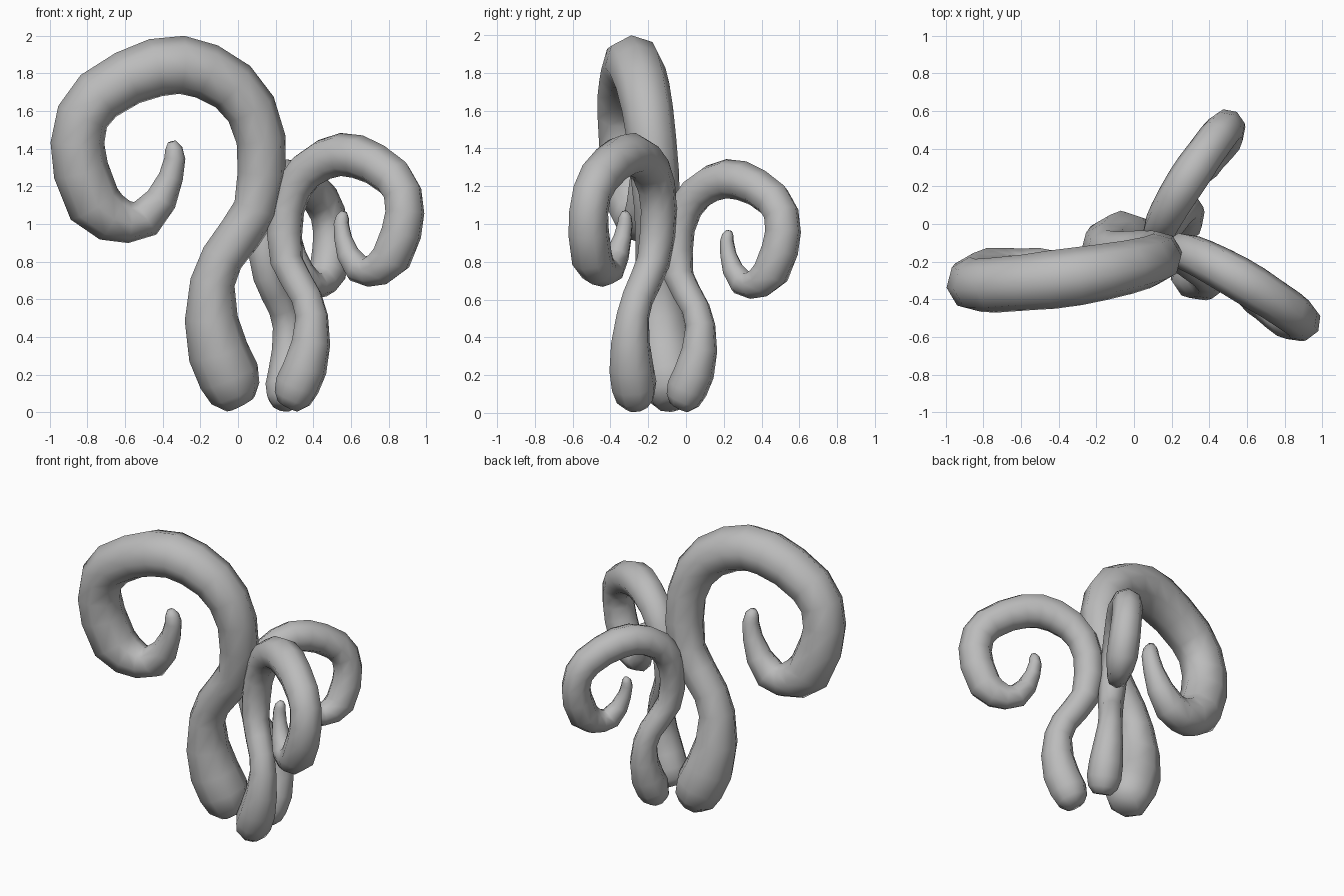
import bpy, bmesh, math
from mathutils import Vector

if "Cube" in bpy.data.objects:
    bpy.data.objects.remove(bpy.data.objects["Cube"])

# One flat grey for everything
grey = bpy.data.materials.new("soft_grey")
grey.diffuse_color = (0.5, 0.5, 0.5, 1)
grey.use_nodes = True
grey.node_tree.nodes["Principled BSDF"].inputs["Base Color"].default_value = grey.diffuse_color

# Curl centreline: outward distance, height, radius
CURL = [
    (-0.03, 0.045, 0.085), (0.0, 0.10, 0.14), (0.035, 0.19, 0.165), (0.095, 0.32, 0.162),
    (0.135, 0.50, 0.142), (0.13, 0.69, 0.12), (0.08, 0.82, 0.115), (-0.015, 0.95, 0.118),
    (-0.098, 1.08, 0.122), (-0.127, 1.27, 0.13), (-0.12, 1.45, 0.132), (-0.065, 1.61, 0.137),
    (0.035, 1.73, 0.143), (0.175, 1.81, 0.15), (0.31, 1.845, 0.155), (0.45, 1.83, 0.156),
    (0.60, 1.775, 0.149), (0.755, 1.68, 0.147), (0.838, 1.57, 0.143), (0.864, 1.43, 0.144),
    (0.843, 1.285, 0.149), (0.77, 1.105, 0.149), (0.678, 1.035, 0.132), (0.582, 1.01, 0.112),
    (0.495, 1.03, 0.106), (0.41, 1.13, 0.086), (0.36, 1.25, 0.066), (0.34, 1.35, 0.056),
    (0.348, 1.40, 0.047), (0.358, 1.437, 0.022),
]
SIDES = 8
LEAN = 0.09   # sideways lean of the curl plane per unit of height


def tentacle(name, foot, heading, size):
    """Sweep an octagon along the curl, turned to a heading and scaled."""
    a = math.radians(heading)
    out = Vector((math.cos(a), math.sin(a), 0))
    side = Vector((-math.sin(a), math.cos(a), 0))
    up = Vector((0, 0, 1)) + side * LEAN
    origin = Vector((foot[0], foot[1], 0))
    pts = [origin + size * (out * u + up * w) for u, w, r in CURL]
    normal = out.cross(up).normalized()      # constant across the curl plane

    bm = bmesh.new()
    rings = []
    for i, p in enumerate(pts):
        tangent = (pts[min(i + 1, len(pts) - 1)] - pts[max(i - 1, 0)]).normalized()
        across = normal.cross(tangent)
        r = CURL[i][2] * size
        rings.append([bm.verts.new(p + r * (across * math.cos(t) + normal * math.sin(t)))
                      for t in (2 * math.pi * k / SIDES for k in range(SIDES))])
    for lo, hi in zip(rings, rings[1:]):
        for k in range(SIDES):
            j = (k + 1) % SIDES
            bm.faces.new((lo[k], lo[j], hi[j], hi[k]))
    # Foot and tip caps
    bm.faces.new(rings[0][::-1])
    bm.faces.new(rings[-1])
    bmesh.ops.recalc_face_normals(bm, faces=bm.faces)

    mesh = bpy.data.meshes.new(name)
    bm.to_mesh(mesh)
    bm.free()
    mesh.materials.append(grey)
    ob = bpy.data.objects.new(name, mesh)
    bpy.context.collection.objects.link(ob)
    bpy.context.view_layer.objects.active = ob
    ob.select_set(True)
    bpy.ops.object.shade_smooth_by_angle(angle=math.radians(70))
    ob.select_set(False)


tentacle("large_tentacle", (-0.015, -0.07), 188, 1.0)
tentacle("middle_tentacle", (0.285, -0.272), -30.5, 0.742)
tentacle("small_tentacle", (0.25, -0.02), 57, 0.672)
